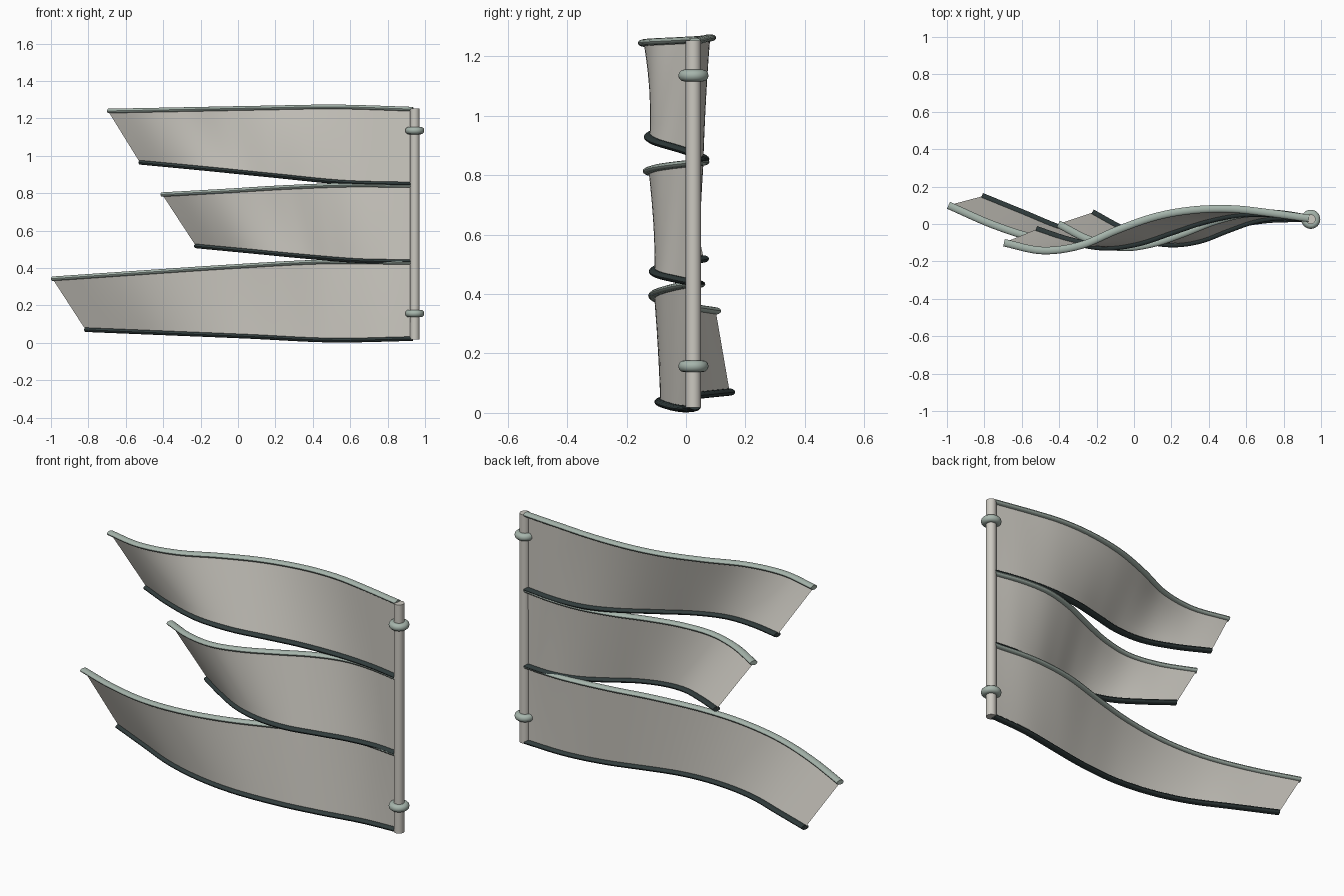
import bpy, bmesh, math
from mathutils import Vector

cube = bpy.data.objects.get("Cube")
if cube:
    bpy.data.objects.remove(cube)


def material(name, rgb):
    m = bpy.data.materials.new(name)
    m.use_nodes = True
    m.diffuse_color = (*rgb, 1)
    bsdf = m.node_tree.nodes["Principled BSDF"]
    bsdf.inputs["Base Color"].default_value = (*rgb, 1)
    bsdf.inputs["Roughness"].default_value = 0.7
    return m


CLOTH = material("warm grey cloth", (0.60, 0.58, 0.53))
GREEN = material("pale grey green", (0.38, 0.46, 0.41))
DARK = material("dark slate", (0.03, 0.045, 0.045))

POLE_X, POLE_Y = 0.945, 0.025
STEPS = 48


def spline(values, u):
    """Smooth curve through evenly spaced values, u from 0 to 1."""
    n = len(values) - 1
    i = min(int(u * n), n - 1)
    t = u * n - i
    p1, p2 = values[i], values[i + 1]
    p0 = values[i - 1] if i > 0 else 2 * p1 - p2
    p3 = values[i + 2] if i + 2 <= n else 2 * p2 - p1
    return p1 + 0.5 * t * (p2 - p0 + t * (2 * p0 - 5 * p1 + 4 * p2 - p3
                                          + t * (3 * (p1 - p2) + p3 - p0)))


def edge_path(x0, x1, ys, zs):
    """Wavy path from the free tip to the pole."""
    us = [k / STEPS for k in range(STEPS + 1)]
    return [Vector((x0 + (x1 - x0) * u, spline(ys, u), spline(zs, u))) for u in us]


def finish(name, bm, mat):
    bmesh.ops.recalc_face_normals(bm, faces=bm.faces)
    mesh = bpy.data.meshes.new(name)
    bm.to_mesh(mesh)
    bm.free()
    mesh.materials.append(mat)
    obj = bpy.data.objects.new(name, mesh)
    bpy.context.collection.objects.link(obj)
    bpy.ops.object.select_all(action='DESELECT')
    obj.select_set(True)
    bpy.context.view_layer.objects.active = obj
    bpy.ops.object.shade_smooth_by_angle(angle=math.radians(40))
    return obj


def bridge(bm, a, b, closed):
    count = len(a)
    for i in range(count if closed else count - 1):
        j = (i + 1) % count
        bm.faces.new((a[i], a[j], b[j], b[i]))


def sheet(name, top, bottom):
    bm = bmesh.new()
    rows = [[bm.verts.new(p.lerp(q, v / 6)) for p, q in zip(top, bottom)] for v in range(7)]
    for a, b in zip(rows, rows[1:]):
        bridge(bm, a, b, False)
    return finish(name, bm, CLOTH)


def trim(name, path, mat, sides=14, half_width=0.02, half_height=0.012):
    """Oval bar swept along a path, capped at both ends."""
    bm = bmesh.new()
    rings = []
    for k, p in enumerate(path):
        along = path[min(k + 1, STEPS)] - path[max(k - 1, 0)]
        across = Vector((-along.y, along.x, 0)).normalized()
        ring = []
        for s in range(sides):
            a = math.tau * s / sides
            ring.append(bm.verts.new(p + across * half_width * math.cos(a)
                                     + Vector((0, 0, half_height * math.sin(a)))))
        rings.append(ring)
    for a, b in zip(rings, rings[1:]):
        bridge(bm, a, b, True)
    bm.faces.new(rings[0])
    bm.faces.new(rings[-1])
    return finish(name, bm, mat)


# Streamers: (tip x, y wave, z heights) for the upper and lower edges
STREAMERS = {
    "top": (
        (-0.695, (-.10, -.142, -.115, -.03, .04, .075, .08, .058, .03),
         (1.24, 1.248, 1.256, 1.262, 1.25)),
        (-0.525, (-.03, -.09, -.122, -.1, -.04, .02, .055, .055, .03),
         (.965, .93, .893, .858, .848))),
    "middle": (
        (-0.405, (0, -.085, -.125, -.105, -.05, .015, .055, .055, .03),
         (.793, .812, .832, .844, .841)),
        (-0.225, (.06, -.02, -.085, -.105, -.085, -.03, .02, .04, .03),
         (.518, .49, .462, .439, .434))),
    "bottom": (
        (-0.992, (.10, -.005, -.08, -.107, -.09, -.04, .02, .045, .03),
         (.343, .376, .408, .433, .43)),
        (-0.815, (.147, .058, -.03, -.077, -.085, -.055, -.01, .025, .03),
         (.07, .052, .034, .014, .022))),
}
for name, (upper, lower) in STREAMERS.items():
    top = edge_path(upper[0], POLE_X - 0.01, *upper[1:])
    bottom = edge_path(lower[0], POLE_X - 0.01, *lower[1:])
    sheet(name + "_streamer", top, bottom)
    trim(name + "_streamer_upper_trim", top, GREEN)
    trim(name + "_streamer_lower_trim", bottom, DARK)

# Pole
bm = bmesh.new()
bmesh.ops.create_cone(bm, cap_ends=True, segments=24, radius1=0.026, radius2=0.026, depth=1.235)
bmesh.ops.translate(bm, verts=bm.verts, vec=(POLE_X, POLE_Y, 0.635))
finish("pole", bm, CLOTH)

# Rings around the pole
for name, z in (("upper_ring", 1.135), ("lower_ring", 0.157)):
    bpy.ops.mesh.primitive_torus_add(location=(POLE_X, POLE_Y, z), major_segments=32,
                                     minor_segments=12, major_radius=0.031, minor_radius=0.02)
    ring = bpy.context.object
    ring.name = name
    ring.data.materials.append(GREEN)
    bpy.ops.object.shade_smooth_by_angle(angle=math.radians(40))
